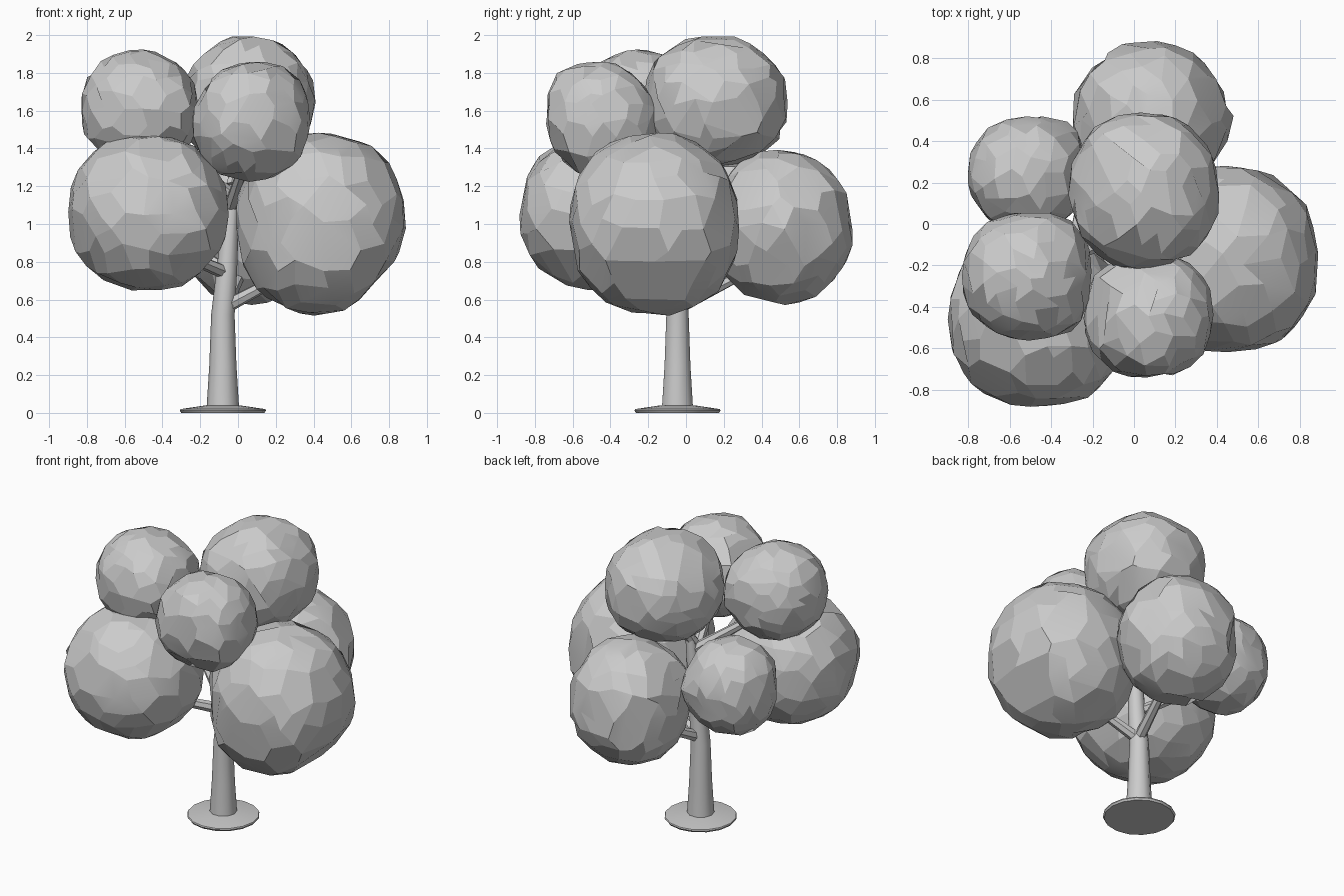
import bpy, bmesh, math, random
from mathutils import Vector

if "Cube" in bpy.data.objects:
    bpy.data.objects.remove(bpy.data.objects["Cube"])

grey = bpy.data.materials.new("plain grey")
grey.use_nodes = True
grey.diffuse_color = (0.6, 0.6, 0.6, 1)
grey.node_tree.nodes["Principled BSDF"].inputs["Base Color"].default_value = grey.diffuse_color

WAYS = {"left": Vector((1, 0, 0)), "right": Vector((-1, 0, 0)),
        "back": Vector((0, 1, 0)), "front": Vector((0, -1, 0)),
        "high": Vector((0, 0, 1)), "low": Vector((0, 0, -1))}


def finish(name, bm, angle):
    bmesh.ops.recalc_face_normals(bm, faces=bm.faces)
    mesh = bpy.data.meshes.new(name)
    bm.to_mesh(mesh)
    bm.free()
    mesh.materials.append(grey)
    ob = bpy.data.objects.new(name, mesh)
    bpy.context.collection.objects.link(ob)
    bpy.ops.object.select_all(action='DESELECT')
    bpy.context.view_layer.objects.active = ob
    ob.select_set(True)
    bpy.ops.object.shade_smooth_by_angle(angle=math.radians(angle))


def tube(name, stations, sides, angle):
    """Loft rings along (point, radius) stations, square to the overall direction."""
    bm = bmesh.new()
    rings = []
    axis = Vector(stations[-1][0]) - Vector(stations[0][0])
    turn = Vector((0, 0, 1)).rotation_difference(axis)
    for point, radius in stations:
        ring = []
        for i in range(sides):
            a = math.tau * i / sides
            spoke = Vector((math.cos(a), math.sin(a), 0)) * radius
            ring.append(bm.verts.new(Vector(point) + turn @ spoke))
        rings.append(ring)
    for low, high in zip(rings, rings[1:]):
        for i in range(sides):
            j = (i + 1) % sides
            bm.faces.new((low[i], low[j], high[j], high[i]))
    bm.faces.new(rings[0][::-1])
    bm.faces.new(rings[-1])
    finish(name, bm, angle)


def leaf_clump(name, centre, half, bulges, seed):
    """Crumpled, slightly boxy ball, swollen or flattened towards named directions."""
    rng = random.Random(seed)
    power = 2.2
    targets = [(sum((WAYS[w] for w in words.split()), Vector()).normalized(), factor)
               for words, factor in bulges.items()]
    bm = bmesh.new()
    bmesh.ops.create_icosphere(bm, subdivisions=3, radius=1)
    for v in bm.verts:
        side = Vector([rng.uniform(-1, 1) for axis in range(3)])
        n = (v.co + side * 0.07).normalized()
        size = sum(abs(d / h) ** power for d, h in zip(n, half)) ** (-1 / power)
        size *= rng.uniform(0.985, 1.025)
        for way, factor in targets:
            size *= 1 + math.exp(-(n.angle(way) / 0.4) ** 2) * (factor - 1)
        v.co = Vector(centre) + n * size
    bmesh.ops.dissolve_limit(bm, angle_limit=math.radians(11), verts=bm.verts, edges=bm.edges)
    finish(name, bm, 12)


# ground disc with a gentle rise to the trunk
foot = Vector((-0.08, -0.045, 0))
up = WAYS["high"]
tube("base_disc", [(foot, 0.22), (foot + up * 0.012, 0.228), (foot + up * 0.02, 0.225), (foot + up * 0.04, 0.09)], 16, 30)

# trunk
tube("trunk", [(foot + up * 0.03, 0.086), (foot + up * 0.25, 0.072), (foot + up * 0.52, 0.062),
               ((-0.06, -0.045, 0.75), 0.055), ((-0.02, -0.02, 1.25), 0.032)], 10, 50)

# leaf clumps: name, centre, half size, branch start height, bulges
clumps = [
    ("left_clump", (0.44, -0.17, 1), (0.45, 0.455, 0.48), 0.56,
     {"left low": 0.87, "right front": 0.92}),
    ("front_right_clump", (-0.475, -0.46, 1.06), (0.425, 0.42, 0.41), 0.74,
     {"left front": 1.04}),
    ("upper_right_clump", (-0.52, -0.25, 1.61), (0.31, 0.305, 0.31), 1.15,
     {"left back": 1.1, "left front": 1.1, "left high": 0.96}),
    ("upper_front_clump", (0.07, -0.44, 1.54), (0.31, 0.305, 0.315), 1.1,
     {"front low": 0.9, "front high": 1.1, "back high": 0.9, "left high": 1.05, "right high": 0.95}),
    ("crown_clump", (0.05, 0.16, 1.65), (0.36, 0.38, 0.35), 1.2,
     {"left high": 0.95, "back high": 0.93, "right high": 0.9}),
    ("back_clump", (0.065, 0.51, 0.985), (0.365, 0.375, 0.405), 0.56,
     {"left": 1.12, "right back": 0.94, "back low": 0.97, "back high": 0.96}),
    ("back_right_clump", (-0.52, 0.235, 1.14), (0.285, 0.28, 0.31), 0.75,
     {"left back": 1.12, "right front": 0.95}),
]
for seed, (name, centre, half, height, bulges) in enumerate(clumps):
    leaf_clump(name, centre, half, bulges, seed)
    # branch from the trunk into the clump
    start = Vector((-0.07 + 0.07 * max(0, height - 0.6), -0.04, height))
    goal = Vector(centre) - up * 0.35 * half[2]
    tube(name.replace("clump", "branch"),
         [(start, 0.038), (start.lerp(goal, 0.5), 0.03), (start.lerp(goal, 0.9), 0.02)], 7, 30)
